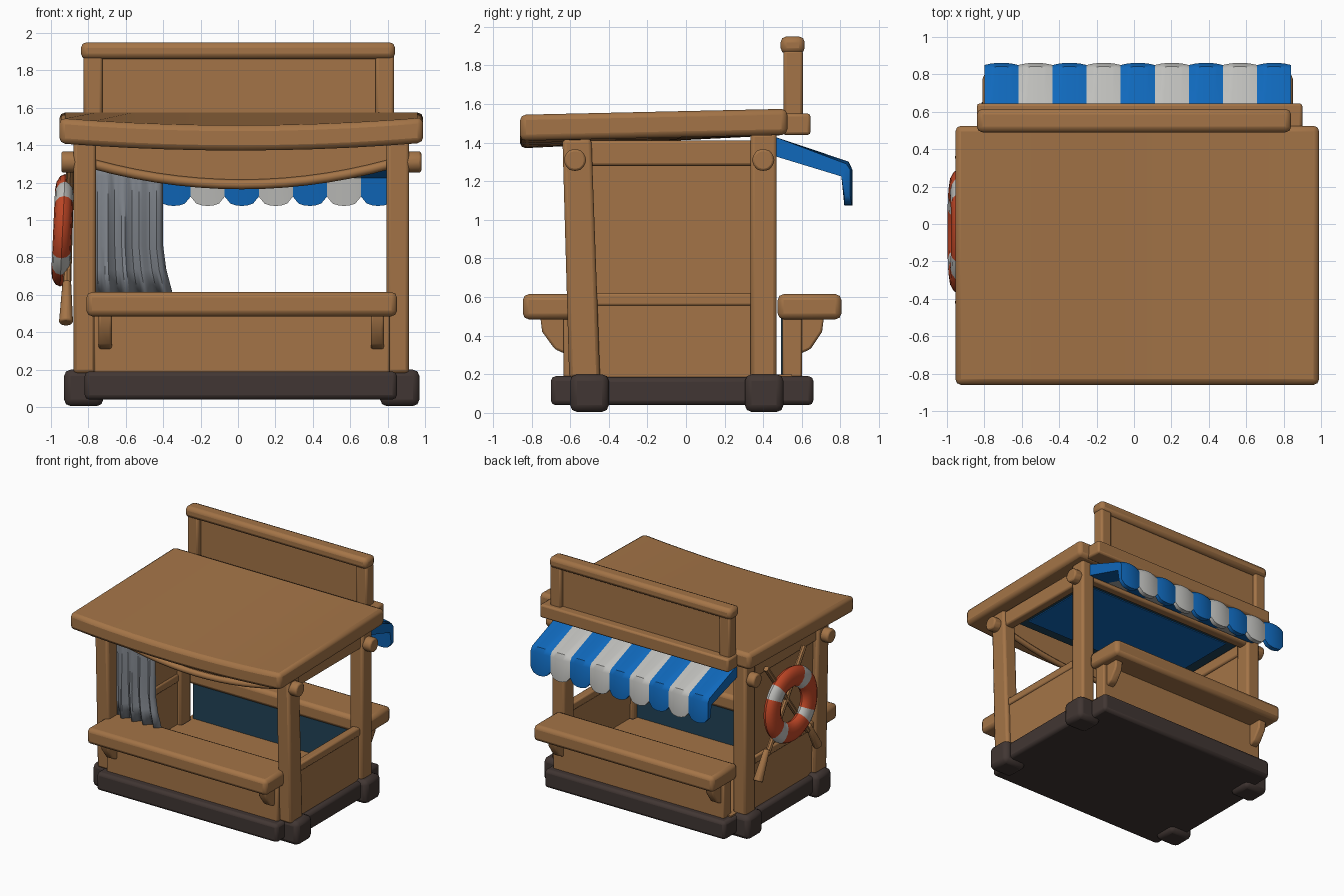
import bpy, bmesh, math
from mathutils import Vector, Matrix

if "Cube" in bpy.data.objects:
    bpy.data.objects.remove(bpy.data.objects["Cube"])


def material(name, rgb):
    m = bpy.data.materials.new(name)
    m.diffuse_color = (*rgb, 1)
    m.use_nodes = True
    m.node_tree.nodes["Principled BSDF"].inputs["Base Color"].default_value = m.diffuse_color
    return m


WOOD = material("warm wood", (0.37, 0.175, 0.063))
DARK = material("dark stone", (0.053, 0.037, 0.033))
BLUE = material("bright blue", (0.005, 0.14, 0.50))
WHITE = material("off white", (0.52, 0.52, 0.50))
GREY = material("curtain grey", (0.23, 0.25, 0.28))
RED = material("orange red", (0.55, 0.065, 0.02))
NAVY = material("deep navy", (0.015, 0.055, 0.095))


def finish(name, bm, mats, bevel=0.0, smooth=True):
    bmesh.ops.recalc_face_normals(bm, faces=bm.faces)
    me = bpy.data.meshes.new(name)
    bm.to_mesh(me)
    bm.free()
    ob = bpy.data.objects.new(name, me)
    bpy.context.collection.objects.link(ob)
    for m in mats:
        me.materials.append(m)
    if bevel:
        b = ob.modifiers.new("soft edges", 'BEVEL')
        b.width, b.segments, b.limit_method = bevel, 2, 'ANGLE'
    if smooth:
        bpy.ops.object.select_all(action='DESELECT')
        ob.select_set(True)
        bpy.context.view_layer.objects.active = ob
        bpy.ops.object.shade_smooth_by_angle(angle=math.radians(40))
    return ob


def box(name, x, y, z, mat=WOOD, bevel=0.02, cuts=0, shape=None):
    """Bevelled box from ranges; cuts splits it along x, shape moves its points."""
    bm = bmesh.new()
    bmesh.ops.create_cube(bm, size=1)
    for v in bm.verts:
        v.co = [r[0] + (c + 0.5) * (r[1] - r[0]) for c, r in zip(v.co, (x, y, z))]
    if cuts:
        edges = [e for e in bm.edges if abs(e.verts[0].co.x - e.verts[1].co.x) > 0.1]
        bmesh.ops.subdivide_edges(bm, edges=edges, cuts=cuts)
    if shape:
        for v in bm.verts:
            v.co = shape(v.co.copy())
    return finish(name, bm, [mat], bevel)


def extrude_x(name, profile, x0, x1, mat, bevel=0.0):
    """Extrude a (y, z) profile along x."""
    bm = bmesh.new()
    f = bm.faces.new([bm.verts.new((x0, y, z)) for y, z in profile])
    r = bmesh.ops.extrude_face_region(bm, geom=[f])
    for v in r["geom"]:
        if isinstance(v, bmesh.types.BMVert):
            v.co.x = x1
    return finish(name, bm, [mat], bevel)


def rod(name, a, b, r, mat=WOOD, sides=12, r2=None):
    a, b = Vector(a), Vector(b)
    d = b - a
    bm = bmesh.new()
    bmesh.ops.create_cone(bm, cap_ends=True, segments=sides, radius1=r,
                          radius2=r2 or r, depth=d.length,
                          matrix=Matrix.Translation((a + b) / 2) @ d.to_track_quat('Z', 'Y').to_matrix().to_4x4())
    return finish(name, bm, [mat], 0.012 if r > 0.03 else 0)


# Stone base: two crossing slabs and four corner blocks
box("base_slab", (-0.82, 0.85), (-0.70, 0.66), (0.04, 0.19), DARK, 0.025)
box("base_side_slab", (-0.89, 0.92), (-0.52, 0.42), (0.04, 0.185), DARK, 0.025)
for cx in (-0.825, 0.865):
    for cy in (-0.50, 0.405):
        box("base_corner", (cx - 0.105, cx + 0.105), (cy - 0.10, cy + 0.10), (0.005, 0.20), DARK, 0.035)
box("floor", (-0.80, 0.83), (-0.56, 0.55), (0.18, 0.20), WOOD, 0)

# Corner posts, front pair leaning outward toward the roof
for cx in (-0.82, 0.855):
    def lean(v):
        t = (v.z - 0.18) / 1.24
        v.y -= 0.045 * t
        v.y = v.y if v.y > -0.5 else v.y + 0.01 * t
        return v
    box("front_post", (cx - 0.06, cx + 0.06), (-0.605, -0.445), (0.18, 1.42), shape=lean)
    box("back_post", (cx - 0.06, cx + 0.06), (0.335, 0.47), (0.18, 1.45))
    # Side beam and round pegs at the post tops
    box("side_beam", (cx - 0.04, cx + 0.04), (-0.56, 0.40), (1.28, 1.41), bevel=0.015)
    s = 1 if cx > 0 else -1
    for py in (-0.575, 0.40):
        rod("beam_peg", (cx, py, 1.31), (cx + s * 0.125, py, 1.31), 0.058)
    box("side_wall", (cx - 0.025, cx + 0.025), (-0.50, 0.38), (0.18, 0.56), bevel=0)
    box("side_rail", (cx - 0.035, cx + 0.035), (-0.48, 0.36), (0.555, 0.62), bevel=0.012)
box("left_upper_wall", (-0.835, -0.80), (-0.52, 0.36), (0.60, 1.32), bevel=0)
box("back_beam", (-0.80, 0.83), (0.37, 0.45), (1.31, 1.43), bevel=0.015)

# Front and back: lower walls with navy lining, counters, brackets
for s, y_wall, y_edge, label in ((-1, 0.635, 0.845, "front"), (1, 0.60, 0.805, "back")):
    def span(a, b):
        return tuple(sorted((s * a, s * b)))
    box(label + "_lower_wall", (-0.77, 0.81), span(0.50, y_wall), (0.18, 0.52), bevel=0.01)
    box(label + "_wall_lining", (-0.76, 0.80), span(0.492, 0.50), (0.20, 0.56), NAVY, 0)
    box(label + "_counter", (-0.81, 0.85), span(0.475, y_edge), (0.485, 0.615), bevel=0.03)
    for bx in (-0.71, 0.745):
        prof = [(0.55, 0.50), (y_edge - 0.09, 0.50), (y_edge - 0.10, 0.42),
                (y_wall + 0.045, 0.33), (y_wall, 0.31), (0.55, 0.31)]
        extrude_x(label + "_bracket", [(s * y, z) for y, z in prof], bx - 0.035, bx + 0.035, WOOD, 0.012)


# Roof slab: rises to the back, front edge sags in the middle
def roof_shape(v):
    front = (0.52 - v.y) / 1.38
    v.z += 0.04 * (1 - front) - 0.04 * front * (1 - (v.x / 0.97) ** 2) + 0.01 * front
    return v


box("roof", (-0.955, 0.99), (-0.86, 0.525), (1.40, 1.535), bevel=0.03, cuts=9, shape=roof_shape)
box("ceiling_border", (-0.77, 0.81), (-0.50, 0.38), (1.355, 1.364), NAVY, 0)
box("ceiling_panel", (-0.68, 0.72), (-0.42, 0.30), (1.348, 1.356), BLUE, 0)

# Sagging front fascia with a rounded lower trim
N = 14
arc = [(-0.78 + 1.60 * i / N, 1.30 - 0.11 * (1 - (2 * i / N - 1) ** 2)) for i in range(N + 1)]
bm = bmesh.new()
rows = [[bm.verts.new((x, y, z)) for x, z in pts]
        for y, pts in ((-0.57, arc), (-0.57, [(x, 1.41) for x, _ in arc]),
                       (-0.54, [(x, 1.41) for x, _ in arc]), (-0.54, arc))]
for a, b in zip(rows, rows[1:] + rows[:1]):
    for i in range(N):
        bm.faces.new((a[i], a[i + 1], b[i + 1], b[i]))
finish("front_fascia", bm, [WOOD])
cu = bpy.data.curves.new("fascia_trim", 'CURVE')
cu.dimensions, cu.bevel_depth, cu.bevel_resolution = '3D', 0.026, 2
sp = cu.splines.new('POLY')
sp.points.add(N)
for p, (x, z) in zip(sp.points, arc):
    p.co = (x, -0.57, z, 1)
cu.materials.append(WOOD)
bpy.context.collection.objects.link(bpy.data.objects.new("fascia_trim", cu))

# Sign board standing on the back of the roof
box("sign_foot", (-0.84, 0.90), (0.50, 0.645), (1.44, 1.55), bevel=0.015)
box("sign_panel", (-0.76, 0.78), (0.545, 0.575), (1.53, 1.88), bevel=0)
for cx in (-0.775, 0.785):
    box("sign_post", (cx - 0.05, cx + 0.05), (0.505, 0.605), (1.53, 1.88), bevel=0.015)
box("sign_top_bar", (-0.84, 0.84), (0.49, 0.615), (1.86, 1.95), bevel=0.03)

# Striped awning, each stripe ending in a scalloped drop
K, W = 6, 1.64 / 9
for i in range(9):
    bm = bmesh.new()
    loops = []
    for k in range(K + 1):
        u = 2 * k / K - 1
        puff = 0.012 * (1 - u * u)
        low = 1.125 - 0.05 * math.sqrt(max(0, 1 - u * u))
        prof = [(0.46, 1.43), (0.83 + puff, 1.29 + puff), (0.85 + puff, 1.26),
                (0.85 + puff, low), (0.82, low), (0.805, 1.225), (0.46, 1.33)]
        loops.append([bm.verts.new((-0.80 + W * (i + k / K), y, z)) for y, z in prof])
    for a, b in zip(loops, loops[1:]):
        for j in range(7):
            bm.faces.new((a[j], a[(j + 1) % 7], b[(j + 1) % 7], b[j]))
    bm.faces.new(loops[0])
    bm.faces.new(loops[-1])
    finish("awning_stripe", bm, [WHITE if i % 2 else BLUE])

# Curtain tied at the front left, flaring at the bottom
bm = bmesh.new()
C, R = 20, 6
grid = []
for r in range(R + 1):
    t = r / R
    right = -0.40 + (0.05 * max(0, t - 0.75) / 0.25)
    grid.append([bm.verts.new((-0.77 + (right + 0.77) * c / C,
                               -0.525 + 0.018 * math.sin(c * 1.3) * (0.4 + t),
                               1.36 - 0.75 * t)) for c in range(C + 1)])
for a, b in zip(grid, grid[1:]):
    for c in range(C):
        bm.faces.new((a[c], a[c + 1], b[c + 1], b[c]))
cur = finish("curtain", bm, [GREY])
cur.modifiers.new("thickness", 'SOLIDIFY').thickness = 0.015

# Crossed oars behind the life ring
for s in (-1, 1):
    low = Vector((-0.915, -0.03 + s * 0.27, 0.62))
    top = Vector((-0.895, -0.03 - s * 0.25, 1.33))
    rod("oar_shaft", low, top, 0.022, sides=8)
    rod("oar_blade", low + (low - top).normalized() * 0.21, low + Vector((0, 0, 0.05)), 0.04, r2=0.025, sides=8)

# Life ring with four white bands
bm = bmesh.new()
M, P = 48, 12
ring = []
for i in range(M):
    a = 2 * math.pi * i / M
    loop = []
    for j in range(P):
        b = 2 * math.pi * j / P
        rad = 0.228 + 0.085 * math.cos(b)
        z = rad * math.sin(a) * 0.96
        loop.append(bm.verts.new((-0.938 + 0.05 * math.sin(b) + 0.045 * z,
                                  -0.04 + rad * math.cos(a) * 1.06, 0.945 + z)))
    ring.append(loop)
for i in range(M):
    a, b = ring[i], ring[(i + 1) % M]
    for j in range(P):
        f = bm.faces.new((a[j], a[(j + 1) % P], b[(j + 1) % P], b[j]))
        f.material_index = 1 if (i - 4) % 12 < 3 else 0
finish("life_ring", bm, [RED, WHITE])
